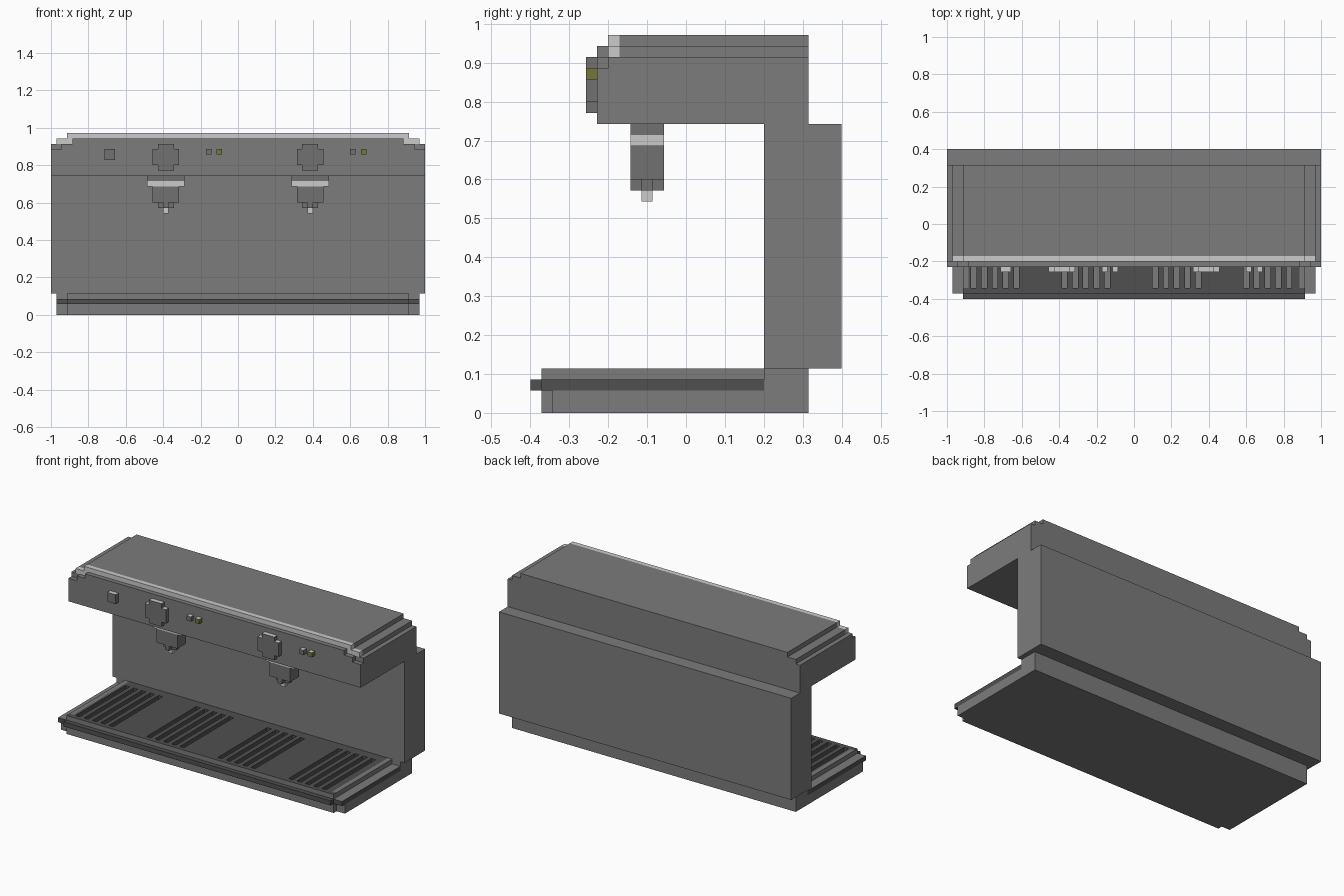
import bpy, bmesh

if "Cube" in bpy.data.objects:
    bpy.data.objects.remove(bpy.data.objects["Cube"])

U = 1 / 35  # grid step of the blocky style


def material(name, rgb):
    m = bpy.data.materials.new(name)
    m.diffuse_color = (*rgb, 1)
    m.use_nodes = True
    m.node_tree.nodes["Principled BSDF"].inputs["Base Color"].default_value = m.diffuse_color
    return m


BODY = material("body_grey", (0.2, 0.2, 0.2))
DARK = material("dark_metal", (0.165, 0.165, 0.165))
TRAY = material("tray_dark", (0.08, 0.08, 0.08))
LIGHT = material("bright_trim", (0.8, 0.8, 0.8))
LAMP = material("lamp_olive", (0.18, 0.18, 0.04))


def prism(name, pts, axis, a, b, mat=BODY, top=None):
    """Extrude a 2D outline (grid units) along an axis; top recolours upward faces."""
    place = {"x": lambda p, t: (t, p[0], p[1]),
             "y": lambda p, t: (p[0], t, p[1]),
             "z": lambda p, t: (p[0], p[1], t)}[axis]
    bm = bmesh.new()
    lo = [bm.verts.new([c * U for c in place(p, a)]) for p in pts]
    hi = [bm.verts.new([c * U for c in place(p, b)]) for p in pts]
    bm.faces.new(lo)
    bm.faces.new(hi)
    n = len(pts)
    for i in range(n):
        j = (i + 1) % n
        bm.faces.new((lo[i], lo[j], hi[j], hi[i]))
    bmesh.ops.recalc_face_normals(bm, faces=bm.faces)
    me = bpy.data.meshes.new(name)
    me.materials.append(mat)
    if top:
        me.materials.append(top)
        for f in bm.faces:
            f.material_index = int(f.normal.z > 0.5)
    bm.to_mesh(me)
    bm.free()
    ob = bpy.data.objects.new(name, me)
    bpy.context.collection.objects.link(ob)
    return ob


def box(name, x0, x1, y0, y1, z0, z1, mat=BODY, top=None):
    return prism(name, [(x0, y0), (x1, y0), (x1, y1), (x0, y1)], "z", z0, z1, mat, top)


def mirrored(half, cx=0):
    """Complete a right-half outline by reflecting it about cx."""
    return [(cx + x, y) for x, y in half] + [(cx - x, y) for x, y in reversed(half)]


# Head and rear panel as one side profile
prism("body", [(-8, 26), (7, 26), (7, 4), (14, 4), (14, 26), (11, 26),
               (11, 32), (-7, 32), (-7, 31), (-8, 31)], "x", -35, 35)

# Stepped roof, bright edge trim and stepped fascia
roof = mirrored([(34, 32), (34, 33), (32, 33), (32, 34)])
prism("roof", roof, "y", -6, 11)
prism("roof_trim", roof, "y", -7, -6, LIGHT)
prism("fascia_top", mirrored([(33, 31), (33, 32), (31, 32), (31, 33)]), "y", -8, -7)

# Base with notched front corners
prism("base", mirrored([(32, -13), (32, -12), (34, -12), (34, 11)]), "z", 0, 2)
box("base_back", -34, 34, 7, 11, 2, 4)

# Drip tray with a front lip
box("drip_tray", -34, 34, -13, 7, 2, 3, TRAY, BODY)
box("tray_lip", -32, 32, -14, -13, 2, 3, TRAY)

# Raised grate with four groups of slots and side rails
grate = prism("grate", mirrored([(32, -13), (32, -12), (31, -12), (31, 7)]), "z", 3, 4, BODY, TRAY)
for start in (-30.5, -13.5, 3.5, 20.5):
    for i in range(5):
        x = start + 2 * i
        cut = box("slot_cutter", x, x + 1, -12, 5, 2.5, 4.5, TRAY)
        cut.hide_render = True
        cut.hide_viewport = True
        mod = grate.modifiers.new("slot", "BOOLEAN")
        mod.object = cut
        mod.solver = "EXACT"
for side, x in (("left", -32), ("right", 31)):
    box(side + "_rail", x, x + 1, -12, 7, 3, 4)

# Brew groups and gauges, left and right
for side, cx in (("left", -13.5), ("right", 13.5)):
    prism(side + "_gauge", mirrored([(1.5, 27), (1.5, 28), (2.5, 28), (2.5, 31),
                                     (1.5, 31), (1.5, 32)], cx), "y", -9, -8, DARK, LIGHT)
    box(side + "_group_neck", cx - 3.5, cx + 3.5, -5, -2, 25, 26, DARK)
    box(side + "_group_ring", cx - 3.5, cx + 3.5, -5, -2, 24, 25, LIGHT)
    box(side + "_group_cup", cx - 2.5, cx + 2.5, -5, -2, 21, 24, DARK)
    prism(side + "_nozzle", mirrored([(.5, -5), (.5, -4), (1.5, -4), (1.5, -3),
                                      (.5, -3), (.5, -2)], cx), "z", 20, 21, DARK)
    box(side + "_spout", cx - .5, cx + .5, -4, -3, 19, 20, LIGHT)

# Front switches and lamps
box("power_switch", -25, -23, -9, -8, 29, 31, DARK, LIGHT)
for side, x in (("left", -6), ("right", 21)):
    box(side + "_switch", x, x + 1, -9, -8, 30, 31, DARK, LIGHT)
    box(side + "_lamp", x + 2, x + 3, -9, -8, 30, 31, LAMP, LIGHT)
